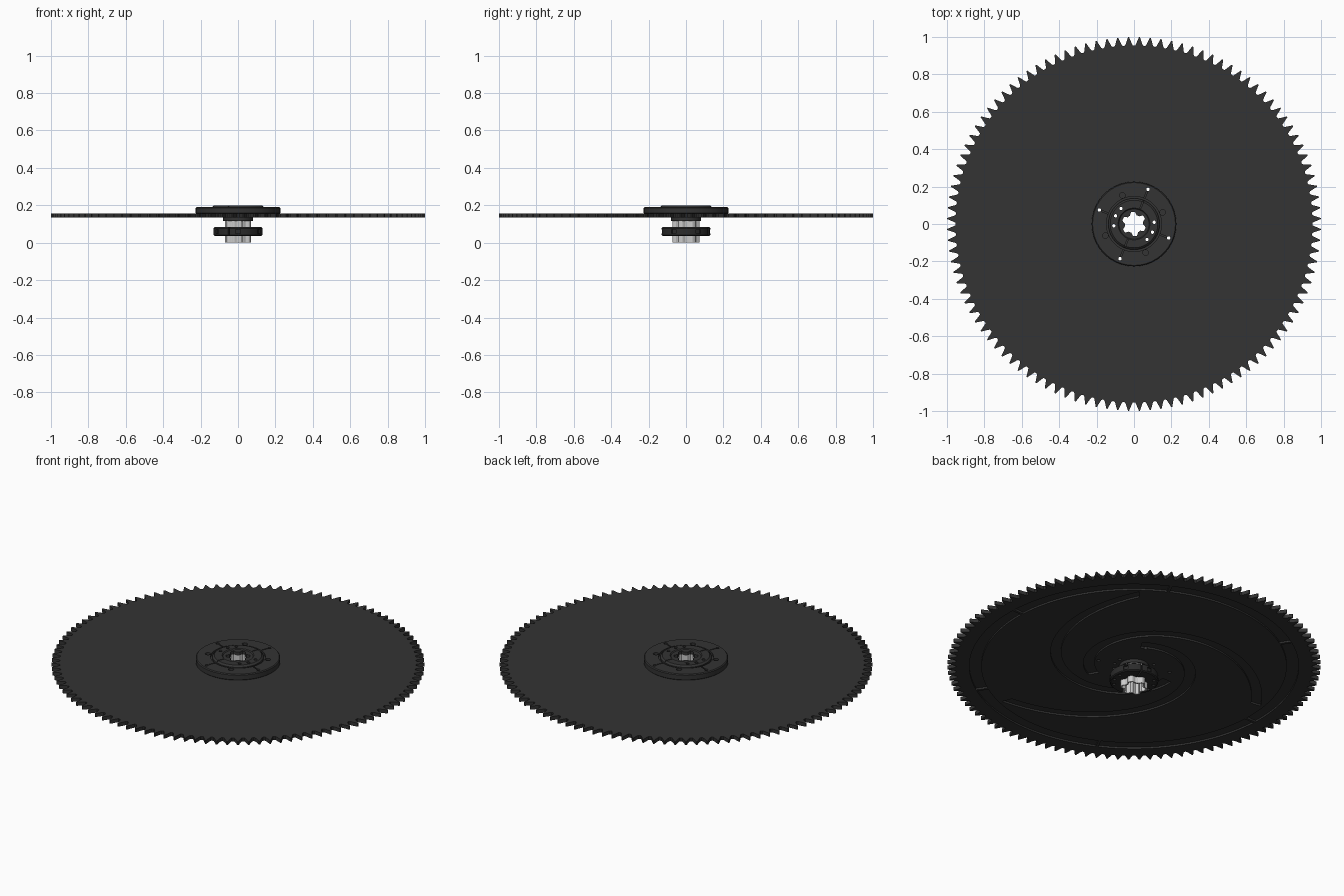
import bpy, bmesh
from math import sin, cos, pi, radians, exp, tau

if "Cube" in bpy.data.objects:
    bpy.data.objects.remove(bpy.data.objects["Cube"])


def loft(bm, loops, cyclic=False):
    """Skin closed loops of equal length; cap the ends, or join last to first."""
    rings = [[bm.verts.new(p) for p in loop] for loop in loops]
    n = len(rings[0])
    pairs = list(zip(rings, rings[1:]))
    if cyclic:
        pairs.append((rings[-1], rings[0]))
    else:
        bm.faces.new(rings[0])
        bm.faces.new(rings[-1])
    for a, b in pairs:
        for i in range(n):
            j = (i + 1) % n
            bm.faces.new((a[i], a[j], b[j], b[i]))


def polar(r, a, z, cx=0, cy=0):
    return (cx + r * cos(a), cy + r * sin(a), z)


def ring(radius, z, n=144):
    """Loop whose radius is a number or a function of the angle."""
    f = radius if callable(radius) else (lambda a: radius)
    return [polar(f(tau * i / n), tau * i / n, z) for i in range(n)]


def finish(name, bm, mat=None, cutter=False):
    bmesh.ops.recalc_face_normals(bm, faces=bm.faces)
    me = bpy.data.meshes.new(name)
    bm.to_mesh(me)
    bm.free()
    ob = bpy.data.objects.new(name, me)
    bpy.context.collection.objects.link(ob)
    if mat:
        me.materials.append(mat)
    ob.hide_render = cutter
    return ob


def turned(name, sections, mat, n=144):
    bm = bmesh.new()
    loft(bm, [ring(r, z, n) for r, z in sections], cyclic=True)
    return finish(name, bm, mat)


def cut(ob, *cutters):
    for c in cutters:
        m = ob.modifiers.new("cut", 'BOOLEAN')
        m.operation, m.solver, m.object = 'DIFFERENCE', 'EXACT', c
    dg = bpy.context.evaluated_depsgraph_get()
    me = bpy.data.meshes.new_from_object(ob.evaluated_get(dg))
    ob.modifiers.clear()
    ob.data = me


def rod(bm, r, a, size, z0, z1, n=16):
    x, y, _ = polar(r, a, 0)
    loft(bm, [[polar(size, tau * i / n, z, x, y) for i in range(n)] for z in (z0, z1)])


def channel(bm, path, half, z0, z1):
    """Rectangular groove along (radius, angle) points."""
    loft(bm, [[polar(r - half, a, z0), polar(r + half, a, z0),
               polar(r + half, a, z1), polar(r - half, a, z1)] for r, a in path])


def slot(bm, r0, r1, a, half, z0, z1):
    """Straight radial slit."""
    def pt(r, s, z):
        return (r * cos(a) - s * sin(a), r * sin(a) + s * cos(a), z)
    loft(bm, [[pt(r0, -half, z), pt(r1, -half, z), pt(r1, half, z), pt(r0, half, z)]
              for z in (z0, z1)])


def material(name, v):
    m = bpy.data.materials.new(name)
    m.diffuse_color = (v, v, v, 1)
    m.use_nodes = True
    m.node_tree.nodes["Principled BSDF"].inputs["Base Color"].default_value = m.diffuse_color
    return m


dark = material("dark_plastic", 0.033)
darker = material("darker_plastic", 0.024)
steel = material("light_metal", 0.6)


def star(base, depth):
    """Six-lobed spline outline with flattened lobes."""
    def f(a):
        w = cos(6 * (a - radians(95)))
        return base + depth * max(-1, min(1, 1.6 * w))
    return f


# Toothed disc
TEETH = 108
tooth = [0.953, 0.956, 0.966, 0.984, 0.999, 0.999, 0.984, 0.966, 0.956]
frac = [0, 0.14, 0.23, 0.35, 0.45, 0.55, 0.65, 0.77, 0.86]
outline = [(r, tau * (k + f) / TEETH) for k in range(TEETH) for r, f in zip(tooth, frac)]
bm = bmesh.new()
loft(bm, [[polar(r, a, 0.134) for r, a in outline], [polar(r, a, 0.155) for r, a in outline],
          [polar(0.074, a, 0.155) for r, a in outline], [polar(0.074, a, 0.134) for r, a in outline]],
     cyclic=True)
disc = finish("toothed_disc", bm, dark)

# Underside grooves: three spirals and a ring in six segments
bm = bmesh.new()
for k in range(3):
    spiral = []
    for i in range(49):
        t = 4.05 * i / 48
        spiral.append((0.23 * exp(0.1 * t + 0.049 * t * t), radians(60 + 120 * k) + t))
    channel(bm, spiral, 0.03, 0.12, 0.144)
for k in range(6):
    a0 = radians(3 + 60 * k)
    channel(bm, [(0.85, a0 + radians(0.5 + 59 * i / 24)) for i in range(25)], 0.032, 0.12, 0.144)
grooves = finish("groove_cutter", bm, cutter=True)

# Bolt holes that pass through everything
bm = bmesh.new()
for k in range(4):
    rod(bm, 0.2, radians(68 + 90 * k), 0.009, -0.1, 0.3)
for a in (5, -24, -50, 185, 156, 130):
    rod(bm, 0.108, radians(a), 0.009, -0.1, 0.3)
bolts = finish("bolt_hole_cutter", bm, cutter=True)
cut(disc, grooves, bolts)

# Upper hub: flange plate with a raised centre collar and a splined bore
hub = turned("upper_hub", [
    (0.074, 0.155), (0.222, 0.155), (0.226, 0.159), (0.226, 0.186), (0.221, 0.191),
    (0.147, 0.191), (0.147, 0.18), (0.137, 0.18), (0.137, 0.191), (0.127, 0.2),
    (0.085, 0.2), (0.08, 0.195), (star(0.057, 0.008), 0.195), (star(0.057, 0.008), 0.176),
    (0.074, 0.176)], dark)

# Blind recesses and slits on the hub
bm = bmesh.new()
for k in range(4):
    rod(bm, 0.165, radians(22 + 90 * k), 0.015, 0.168, 0.3, 20)
    slot(bm, 0.15, 0.186, radians(68 + 90 * k), 0.003, 0.175, 0.3)
for k in range(2):
    slot(bm, 0.09, 0.133, radians(68 + 180 * k), 0.003, 0.185, 0.3)
recess = finish("recess_cutter", bm, cutter=True)
cut(hub, bolts, recess)

# Lower flange under the disc
flange = turned("lower_flange", [(0.074, 0.116), (0.079, 0.116), (0.081, 0.119),
                                 (0.081, 0.134), (0.074, 0.134)], dark)

# Splined sleeve
sleeve = turned("splined_sleeve", [
    (star(0.066, 0.007), 0.0), (star(0.066, 0.007), 0.176),
    (star(0.057, 0.008), 0.176), (star(0.057, 0.008), 0.0)], steel)

# Lower clamp collar with a split and screw notches
collar = turned("clamp_collar", [
    (star(0.067, 0.007), 0.036), (0.124, 0.036), (0.13, 0.041), (0.13, 0.077),
    (0.124, 0.083), (star(0.067, 0.007), 0.083)], darker)
bm = bmesh.new()
for k in range(2):
    slot(bm, 0.06, 0.15, radians(68 + 180 * k), 0.004, 0.0, 0.1)
for k in range(6):
    slot(bm, 0.12, 0.15, radians(30 + 60 * k), 0.014, 0.048, 0.07)
split = finish("collar_split_cutter", bm, cutter=True)
cut(collar, bolts, split)

# Remove cutters, smooth the round parts
for c in (grooves, bolts, recess, split):
    bpy.data.objects.remove(c)
for ob in (disc, hub, flange, sleeve, collar):
    bpy.ops.object.select_all(action='DESELECT')
    ob.select_set(True)
    bpy.context.view_layer.objects.active = ob
    bpy.ops.object.shade_smooth_by_angle(angle=radians(25))
